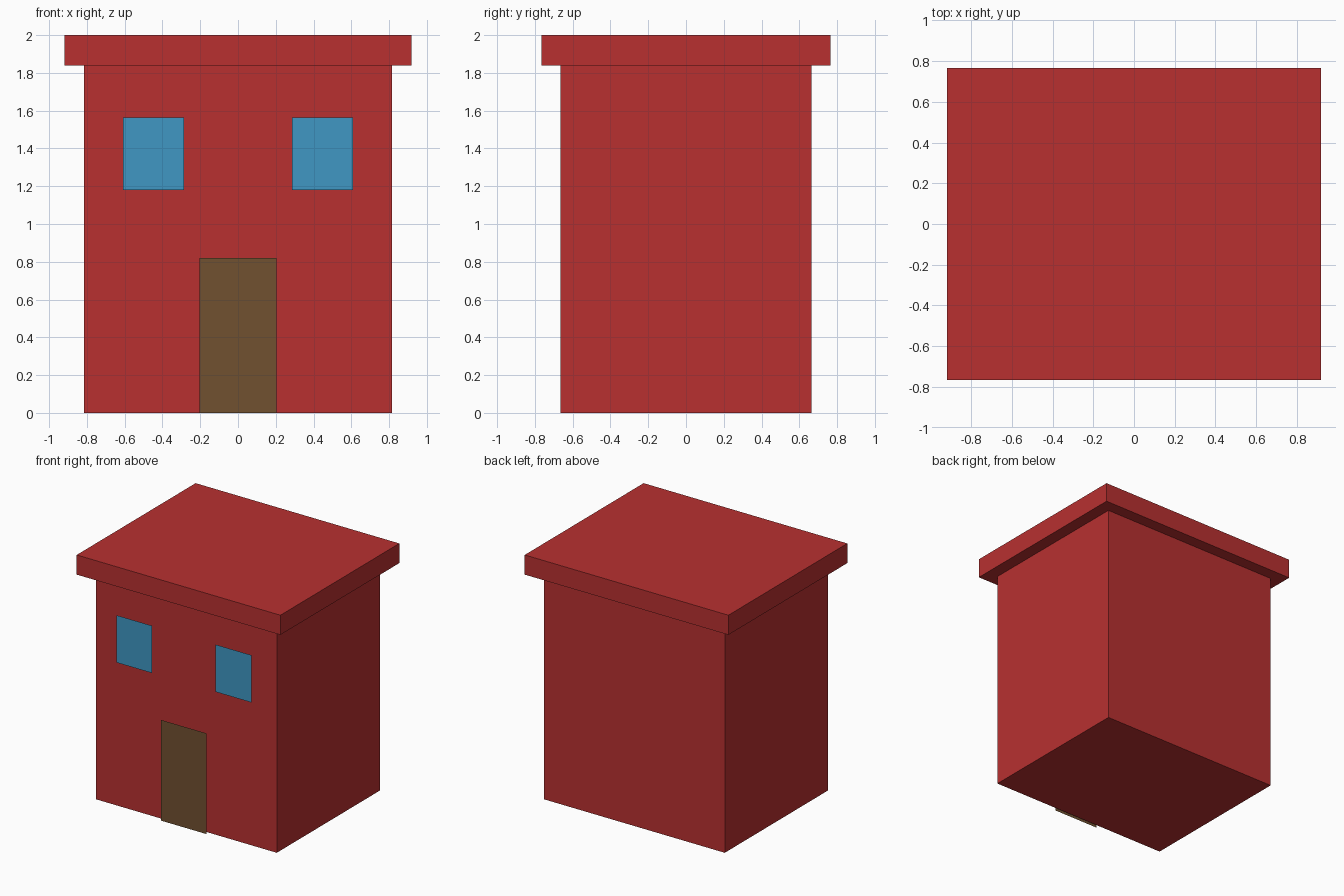
import bpy
import math

if "Cube" in bpy.data.objects:
    bpy.data.objects.remove(bpy.data.objects["Cube"])


def material(name, rgb):
    m = bpy.data.materials.new(name)
    m.diffuse_color = (*rgb, 1.0)
    m.use_nodes = True
    m.node_tree.nodes["Principled BSDF"].inputs["Base Color"].default_value = m.diffuse_color
    return m


red = material("red_paint", (0.48, 0.03, 0.03))
blue = material("window_blue", (0.05, 0.31, 0.55))
brown = material("door_brown", (0.165, 0.082, 0.03))


def box(name, width, depth, z0, z1, mat):
    bpy.ops.mesh.primitive_cube_add(size=1, location=(0, 0, (z0 + z1) / 2))
    finish(name, (width, depth, z1 - z0), mat)


def front_panel(name, x, width, z0, z1, mat):
    # Flat sheet facing -y, just in front of the wall
    bpy.ops.mesh.primitive_plane_add(size=1, location=(x, -0.695, (z0 + z1) / 2),
                                     rotation=(math.pi / 2, 0, 0))
    finish(name, (width, z1 - z0, 1), mat)


def finish(name, scale, mat):
    ob = bpy.context.object
    ob.name = name
    ob.scale = scale
    ob.data.materials.append(mat)


# Walls and overhanging flat roof
box("walls", 1.63, 1.33, 0, 1.84, red)
box("roof", 1.835, 1.53, 1.84, 2.0, red)

# Door and the mirrored pair of windows
front_panel("door", 0, 0.41, 0, 0.82, brown)
for side, label in ((-1, "left"), (1, "right")):
    front_panel(label + "_window", side * 0.448, 0.324, 1.18, 1.565, blue)
